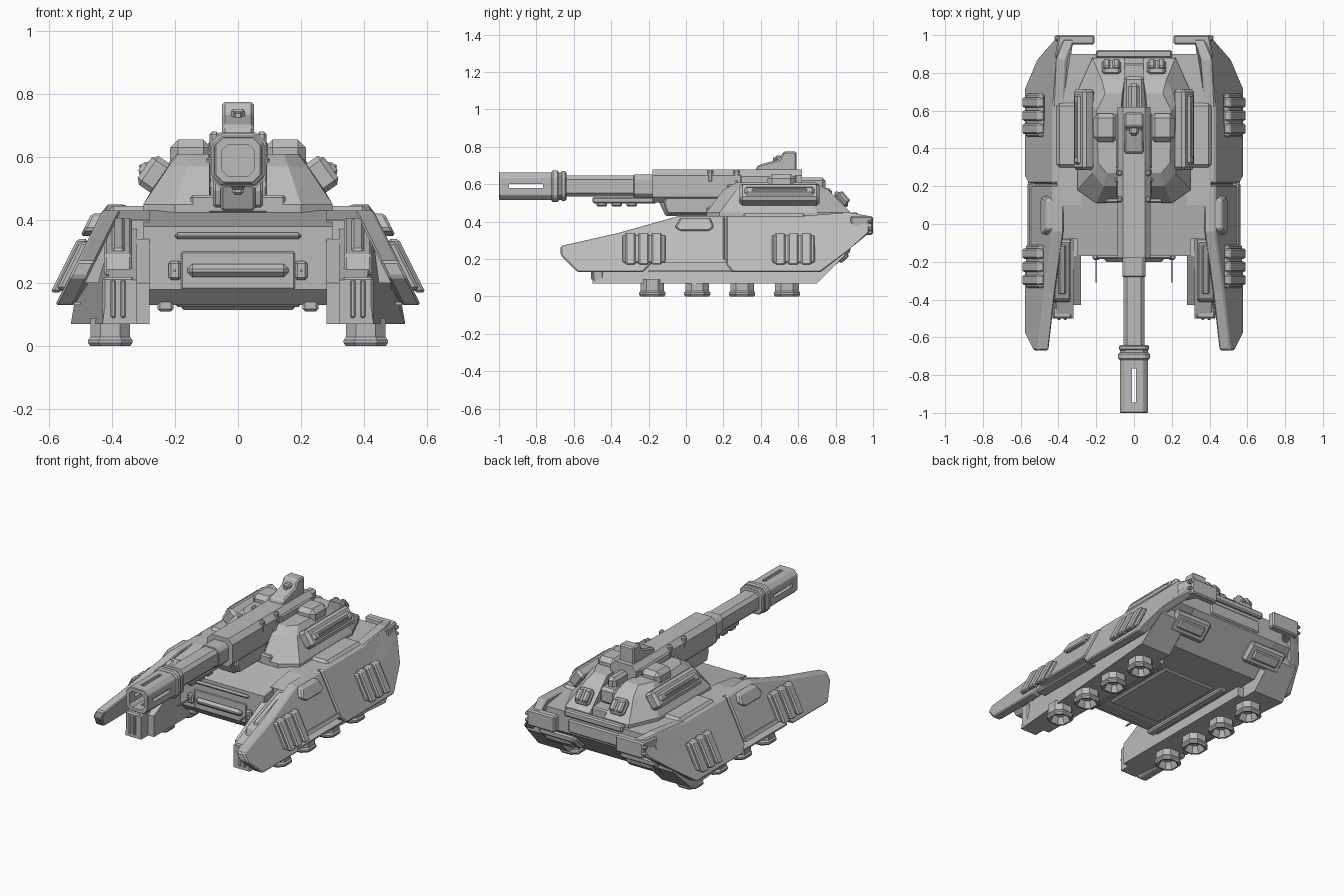
import bpy, bmesh
from math import radians, tau
from mathutils import Matrix, Vector, Euler

default_cube = bpy.data.objects.get("Cube")
if default_cube:
    bpy.data.objects.remove(default_cube, do_unlink=True)

# Shared landmarks of the vehicle
DECK, FOOT, BELLY = 0.43, 0.13, 0.07
HULL_FRONT, HULL_BACK, TAPER, TAIL = -0.17, 0.9, 0.87, 0.98
NOSE, TIP, SEAM = -0.5, -0.67, 0.21
PONTOON_IN, PONTOON_MID, PONTOON_OUT = 0.32, 0.38, 0.53
BORE, MUZZLE, SLOT = 0.59, -1, 0.022
FINE, SOFT, WIDE = 0.004, 0.008, 0.016

armour = bpy.data.materials.new("armour grey")
armour.use_nodes = True
armour.diffuse_color = (0.5, 0.5, 0.5, 1)
shader = armour.node_tree.nodes["Principled BSDF"]
shader.inputs["Base Color"].default_value = armour.diffuse_color


def finish(name, bm, bevel, pair):
    bmesh.ops.recalc_face_normals(bm, faces=bm.faces)
    mesh = bpy.data.meshes.new(name)
    bm.to_mesh(mesh)
    bm.free()
    mesh.materials.append(armour)
    part = bpy.data.objects.new(name, mesh)
    bpy.context.collection.objects.link(part)
    if bevel:
        chamfer = part.modifiers.new("chamfer", "BEVEL")
        chamfer.width, chamfer.segments, chamfer.limit_method = bevel, 1, "ANGLE"
    if pair:
        part.modifiers.new("other side", "MIRROR")
    return part


def loft(name, rings, bevel=None, pair=False):
    """Skin matching rings and cap both ends."""
    bm = bmesh.new()
    rows = [[bm.verts.new(point) for point in ring] for ring in rings]
    count = len(rows[0])
    for near, far in zip(rows, rows[1:]):
        for i in range(count):
            j = (i + 1) % count
            bm.faces.new((near[i], near[j], far[j], far[i]))
    bm.faces.new(rows[0])
    bm.faces.new(rows[-1])
    return finish(name, bm, bevel, pair)


def box(name, at, size, pitch=0, lean=0, bevel=SOFT, pair=False):
    bm = bmesh.new()
    turn = Euler((radians(pitch), radians(lean), 0)).to_matrix().to_4x4()
    place = Matrix.Translation(at) @ turn @ Matrix.Diagonal((*size, 1))
    bmesh.ops.create_cube(bm, size=1, matrix=place)
    return finish(name, bm, bevel, pair)


def slab(name, profile, inner, outer, bevel=None, pair=True):
    """Give a side profile of (y, z) points its thickness between two x rules."""
    rings = [[(rule(y, z), y, z) for y, z in profile] for rule in (inner, outer)]
    return loft(name, rings, bevel, pair)


def plate(name, profile, half, bevel=None):
    return slab(name, profile, flat(-half), flat(half), bevel, pair=False)


def flat(x):
    return lambda y, z: x


def skirt(depth):
    """Sloping skirt surface, drawn in towards the tail."""
    return lambda y, z: DECK + (DECK - z) / 2 - max(0, y - TAPER) / 2 + depth


def pontoon_side(y, z):
    return min(PONTOON_OUT, skirt(-0.03)(y, z)) - max(0, -0.3 - y) / 2


def octagon(half, sides_kept=0.65):
    """Square with its four corners cut."""
    points = []
    for quarter in range(4):
        turn = Matrix.Rotation(quarter * tau / 4, 2)
        corner = Vector((half, half * sides_kept)), Vector((half * sides_kept, half))
        points += [turn @ p for p in corner]
    return points


def gun_tube(name, start, end, half, bevel=None):
    return loft(name, [[(p.x, y, BORE + p.y) for p in octagon(half)] for y in (start, end)], bevel)


def bounds(start, end, low, high):
    return [(start, low), (end, low), (end, high), (start, high)]


# Central hull and the deck reaching out to the skirts
tail_edge = [(HULL_BACK, 0.3), (HULL_BACK, DECK)]
plate("hull", [(0.15, DECK), (HULL_FRONT, 0.38), (HULL_FRONT, 0.18), (-0.12, FOOT),
               (0.72, FOOT)] + tail_edge, half=0.3)
slab("deck_side", [(0.1, DECK), (-0.08, 0.4), (-0.08, 0.2), (0.75, 0.2)] + tail_edge,
     flat(0.28), skirt(-0.02))

# Pontoons
slab("pontoon", [(NOSE, BELLY), (NOSE, 0.21), (-0.06, 0.38), (0.3, 0.4),
                 (0.85, 0.3), (0.85, 0.22), (0.7, BELLY)], flat(PONTOON_IN), pontoon_side)
slab("pontoon_step", [(-DECK, BELLY), (-DECK, 0.2), (HULL_FRONT, 0.34), (0.6, 0.3), (0.6, BELLY)],
     flat(0.28), flat(PONTOON_IN))

# Armoured skirts, split at the seam
slab("front_skirt", [(TIP, 0.22), (-0.58, FOOT), (-0.23, FOOT), (-0.18, 0.18), (SEAM - FINE, 0.18),
                     (SEAM - FINE, DECK), (-0.04, DECK), (-0.36, 0.34), (TIP, 0.27)],
     skirt(-0.06), skirt(0), SOFT)
slab("rear_skirt", [(SEAM + FINE, 0.17), (0.25, FOOT), (0.72, FOOT), (TAPER, 0.25), (TAIL, 0.34), (TAIL, DECK),
                    (TAPER, 0.45), (0.62, DECK), (SEAM + FINE, DECK)], skirt(-0.06), skirt(0), SOFT)
slab("skirt_rail", bounds(-0.19, SEAM, 0.18, 0.2), skirt(-0.01), skirt(SOFT))
slab("pontoon_rail", bounds(-0.2, 0.25, FOOT, 0.14), flat(0.5), flat(0.56))
slab("skirt_step", [(-0.06, 0.37), (-0.03, 0.35), (0.12, 0.35), (0.15, 0.37), (0.13, 0.42), (-0.03, 0.42)],
     skirt(-0.01), skirt(0.03), SOFT)

# Ribbed vents on the skirts
for label, start in (("front", -0.34), ("rear", 0.46)):
    slab(label + "_vent_base", bounds(start, start + 0.23, 0.18, 0.33), skirt(-0.01), skirt(0.02), SOFT)
    for rib in range(3):
        edge = start + WIDE + rib * BELLY
        slab(f"{label}_vent_rib_{rib}", bounds(edge, edge + 0.055, 0.17, 0.34), skirt(0), skirt(0.035), SOFT)

# Hover pads beneath the pontoons, hollow underneath
for number in range(4):
    middle = Vector((0.405, number * 0.24 - 0.18))
    rings = []
    for height, spread in ((0.09, 0.9), (0.03, 0.9), (0.02, 1), (0.01, 1), (0, 0.9), (0, 0.75), (0.04, 0.5)):
        rings.append([(*(middle + p * spread), height) for p in octagon(BELLY, sides_kept=0.5)])
    loft(f"hover_pad_{number}", rings, pair=True)

# Pontoon covers and noses
slab("pontoon_cover", [(-0.42, 0.22), (-0.4, 0.29), (-0.09, 0.41), (-0.06, 0.37)],
     flat(PONTOON_IN + WIDE), flat(0.425), SOFT)
box("cover_ridge", at=(PONTOON_MID, -0.24, 0.35), size=(0.04, 0.28, 0.02), pitch=21, pair=True)
box("pontoon_nose", at=(PONTOON_MID, NOSE + 0.03, 0.15), size=(0.1, 0.06, 0.14), pair=True)
for side in (-WIDE, WIDE):
    box("nose_bar", at=(PONTOON_MID + side, NOSE, 0.15), size=(WIDE, WIDE, 0.12), bevel=FINE, pair=True)

# Front plate with rails, lamps and spikes
box("front_panel", at=(0, HULL_FRONT, 0.24), size=(0.36, 0.01, 0.12), bevel=FINE)
box("front_grab_bar", at=(0, HULL_FRONT - 0.015, 0.24), size=(0.32, 0.03, 0.04), bevel=WIDE)
box("front_upper_bar", at=(0, HULL_FRONT, 0.35), size=(0.4, 0.03, 0.02))
box("front_lamp", at=(0.2, HULL_FRONT, 0.24), size=(0.04, 0.04, 0.06), pair=True)
box("lamp_spike", at=(0.2, HULL_FRONT - BELLY, 0.24), size=(SOFT, 0.14, SOFT), bevel=None, pair=True)

# Belly plates
box("belly_plate", at=(0, 0.25, FOOT), size=(0.36, 0.5, 0.03))
box("belly_rail", at=(0.23, 0.2, FOOT), size=(0.05, 0.66, 0.04), pair=True)
box("belly_crossbar", at=(0, -0.08, 0.14), size=(0.4, 0.05, 0.03))

# Rear horns, bumper, underside hatches and deck plates
horn = [(0.4, 1), (SEAM, 1), (SEAM, 0.95), (0.33, 0.95), (0.37, 0.88), (0.42, 0.88)]
loft("rear_horn", [[(x, y, z) for x, y in horn] for z in (0.33, DECK)], SOFT, pair=True)
for height in (0.36, 0.4):
    box("horn_ridge", at=(PONTOON_IN, 0.985, height), size=(0.2, 0.03, 0.02), pair=True)
box("rear_bumper", at=(0, HULL_BACK, DECK), size=(0.4, 0.04, 0.04))
box("rear_panel", at=(0, HULL_BACK, 0.35), size=(0.36, 0.02, 0.08))
box("rear_hatch", at=(0.28, 0.825, 0.225), size=(0.26, 0.13, 0.05), pitch=43, bevel=WIDE, pair=True)
box("hatch_rib", at=(0.28, 0.835, 0.215), size=(0.18, 0.06, 0.05), pitch=43, pair=True)
box("deck_plate", at=(0.345, 0.47, DECK), size=(0.13, 0.34, 0.03), bevel=WIDE, pair=True)

# Turret: two faceted halves around a central channel
foot_plan = [(0.09, 0.11), (0.2, 0.11), (0.3, 0.18), (0.3, 0.7), (0.22, 0.88), (0.05, 0.88)]
shoulder_plan = [(0.09, 0.2), (0.16, 0.2), (0.22, 0.27), (0.23, 0.64), (0.17, 0.76), (0.05, 0.76)]
roof_plan = [Vector(p).lerp((0.1, 0.48), 0.25) for p in shoulder_plan]
levels = ((DECK - SOFT, foot_plan), (DECK + 0.02, foot_plan), (0.57, shoulder_plan), (0.61, roof_plan))
loft("turret_half", [[(x, y, z) for x, y in plan] for z, plan in levels], pair=True)
box("turret_ring", at=(0, 0.48, 0.45), size=(0.3, 0.74, 0.06))
box("turret_core", at=(0, 0.42, 0.52), size=(0.2, 0.4, 0.16))
box("turret_roof_block", at=(0.15, 0.51, 0.61), size=(FOOT, 0.15, 0.09), bevel=0.025, pair=True)
box("turret_back_block", at=(0, 0.68, 0.53), size=(0.11, 0.2, 0.1), bevel=WIDE)

# Side pods leaning on the turret
box("side_pod", at=(0.265, 0.5, 0.545), size=(0.075, DECK, 0.11), lean=-35, bevel=WIDE, pair=True)
box("side_pod_cap", at=(0.285, 0.5, 0.555), size=(0.055, 0.38, 0.06), lean=-35, bevel=WIDE, pair=True)
box("side_pod_rail", at=(0.3, 0.5, 0.565), size=(0.03, 0.3, 0.02), lean=-35, pair=True)

# Rear exhausts
box("exhaust", at=(0.12, 0.83, 0.52), size=(0.1, 0.1, 0.04), pitch=-50, bevel=WIDE, pair=True)
for x in (0.095, 0.145):
    box("exhaust_nozzle", at=(x, 0.845, 0.53), size=(0.035, 0.07, 0.03), pitch=-50, pair=True)

# Gun housing and mantlet
gun_tube("gun_housing", start=-0.18, end=0.62, half=0.088)
plate("gun_mantlet", [(-0.15, 0.52), (-0.11, DECK), (0.14, DECK), (0.3, 0.5), (0.3, 0.6), (-0.15, 0.6)],
      half=0.055, bevel=SOFT)
slab("mantlet_cheek", [(-0.12, 0.5), (-0.1, 0.44), (FOOT, 0.44), (0.2, 0.55), (-0.1, 0.55)],
     flat(0.04), flat(0.08), SOFT)
box("housing_side_plate", at=(0.085, 0.44, 0.6), size=(0.02, 0.3, 0.1), pair=True)
for y in (FOOT, 0.27):
    box("housing_clamp", at=(0.075, y, 0.645), size=(0.03, 0.03, BELLY), pair=True)

# Barrel, collar and slotted muzzle
gun_tube("barrel", start=-0.7, end=-0.1, half=0.056)
gun_tube("barrel_sleeve", start=-0.28, end=-0.1, half=0.062, bevel=FINE)
gun_tube("collar_core", start=-0.72, end=-0.64, half=0.074)
gun_tube("collar_front", start=-0.72, end=-0.68, half=0.084, bevel=SOFT)
gun_tube("collar_back", start=TIP, end=-0.64, half=0.08, bevel=SOFT)
muzzle = gun_tube("muzzle", start=MUZZLE, end=-0.71, half=0.074, bevel=FINE)
slot_centre = (0, -0.855, BORE)
cutters = (gun_tube("bore_cutter", start=MUZZLE - SLOT, end=-0.75, half=0.05),
           box("side_slot_cutter", slot_centre, size=(0.3, 0.18, SLOT), bevel=None),
           box("top_slot_cutter", slot_centre, size=(SLOT, 0.18, 0.3), bevel=None))
for cutter in cutters:
    cut = muzzle.modifiers.new(cutter.name, "BOOLEAN")
    cut.operation, cut.solver, cut.object = "DIFFERENCE", "EXACT", cutter
    cutter.hide_render = cutter.hide_viewport = True

# Rail slung under the barrel
box("under_rail", at=(0, -0.33, 0.515), size=(0.045, 0.34, 0.035))
for y in (-0.45, -0.37, -0.29):
    box("under_rail_lug", at=(0, y, 0.495), size=(0.035, 0.055, 0.03))

# Roof sight
plate("sight", [(0.37, 0.67), (0.38, 0.7), (0.5, 0.735), (0.52, 0.775), (0.59, 0.775), (0.59, 0.67)],
      half=0.05, bevel=SOFT)
box("sight_frame", at=(0, 0.495, 0.73), size=(0.045, 0.04, 0.045))
box("sight_lens", at=(0, 0.475, 0.73), size=(0.025, 0.02, 0.025), bevel=FINE)
box("sight_tail", at=(0, 0.67, 0.6), size=(0.06, 0.15, BELLY), bevel=WIDE)
